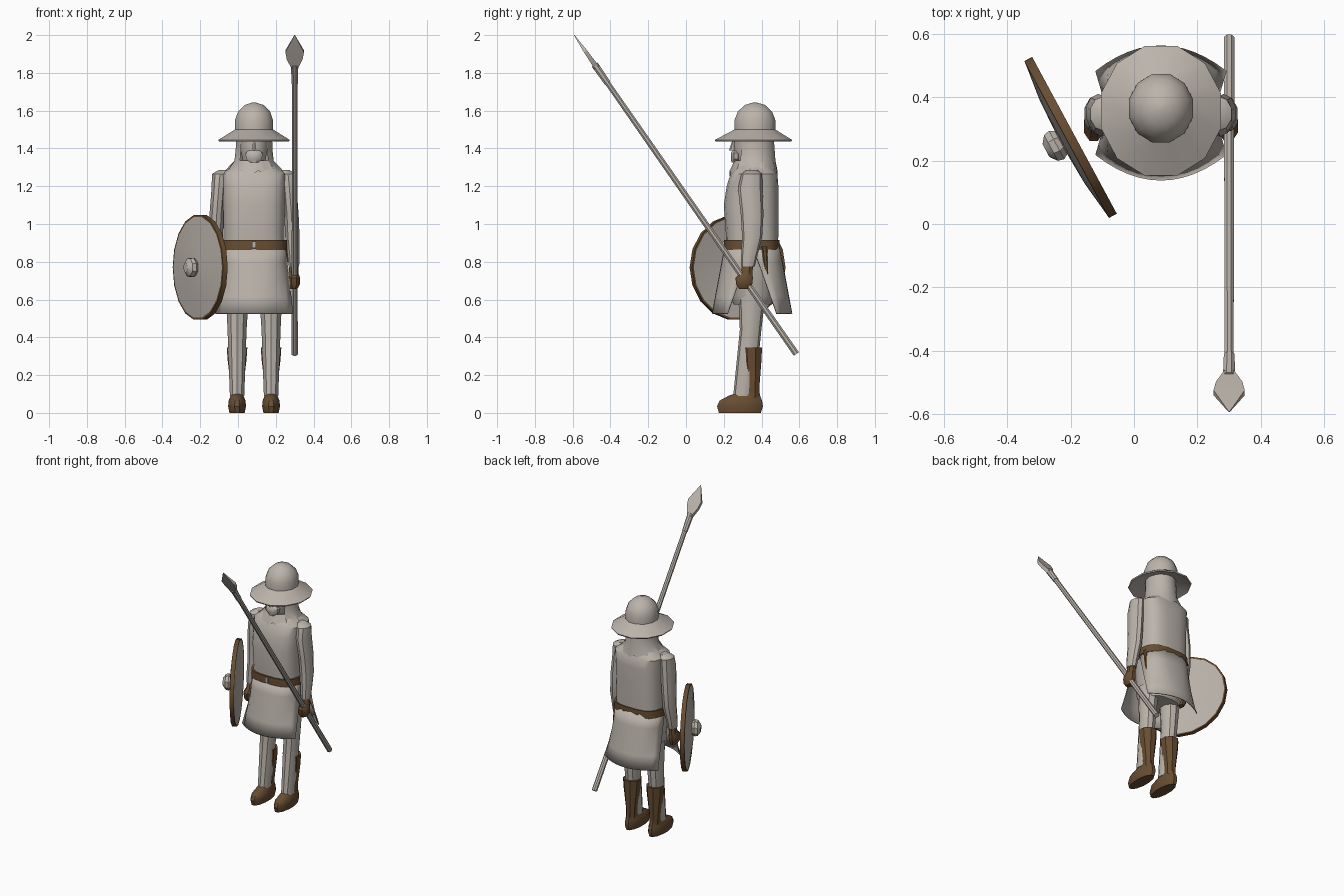
import bpy, bmesh, math
from mathutils import Vector, Matrix

CX, CY = 0.085, 0.355          # body axis


def material(name, rgb):
    m = bpy.data.materials.new(name)
    m.diffuse_color = (*rgb, 1)
    return m


GREY = material("pale grey", (0.50, 0.455, 0.41))
BROWN = material("brown leather", (0.14, 0.075, 0.032))


def finish(name, bm, mats, angle=35, fix=True):
    if fix:
        bmesh.ops.recalc_face_normals(bm, faces=bm.faces)
    me = bpy.data.meshes.new(name)
    bm.to_mesh(me)
    bm.free()
    for m in mats:
        me.materials.append(m)
    ob = bpy.data.objects.new(name, me)
    bpy.context.collection.objects.link(ob)
    bpy.ops.object.select_all(action='DESELECT')
    ob.select_set(True)
    bpy.context.view_layer.objects.active = ob
    bpy.ops.object.shade_smooth_by_angle(angle=math.radians(angle))
    return ob


def ring(x, y, z, rx, ry, n, p):
    """Superellipse outline; p below 1 gives a boxier shape."""
    pts = []
    for i in range(n):
        a = 2 * math.pi * (i + 0.5) / n
        c, s = math.cos(a), math.sin(a)
        pts.append(Vector((x + rx * math.copysign(abs(c) ** p, c),
                           y + ry * math.copysign(abs(s) ** p, s), z)))
    return pts


def loft(name, rows, mat, n=12, p=1.0, caps=True, matrix=None, angle=35, mats=None, rule=None):
    """Skin rings given as (x, y, z, rx, ry)."""
    bm = bmesh.new()
    rings = [[bm.verts.new(v) for v in ring(*r, n, p)] for r in rows]
    for k, (a, b) in enumerate(zip(rings, rings[1:])):
        for i in range(n):
            j = (i + 1) % n
            f = bm.faces.new((a[i], a[j], b[j], b[i]))
            f.material_index = rule(k) if rule else 0
    if caps:
        bm.faces.new(rings[0][::-1])
        bm.faces.new(rings[-1])
    bmesh.ops.remove_doubles(bm, verts=bm.verts, dist=0.0005)
    if matrix:
        bm.transform(matrix)
    return finish(name, bm, mats or [mat], angle)


def axis_matrix(origin, direction):
    """Local z along direction, local x kept near world x."""
    z = Vector(direction).normalized()
    x = Vector((1, 0, 0)) if abs(z.x) < 0.5 else Vector((0, 0, 1))
    y = z.cross(x).normalized()
    x = y.cross(z)
    m = Matrix((x, y, z)).transposed().to_4x4()
    m.translation = origin
    return m


def box(name, loc, size, mat):
    bm = bmesh.new()
    bmesh.ops.create_cube(bm, size=1, matrix=Matrix.Translation(loc) @ Matrix.Diagonal((*size, 1)))
    return finish(name, bm, [mat])


# Helmet: wide drooping brim and rounded crown
loft("helmet", [(CX, 0.365, 1.475, 0.098, 0.105), (CX, 0.357, 1.437, 0.192, 0.208),
                (CX, 0.357, 1.445, 0.196, 0.212), (CX, 0.365, 1.50, 0.105, 0.112),
                (CX, 0.365, 1.55, 0.104, 0.112), (CX, 0.365, 1.595, 0.088, 0.094),
                (CX, 0.365, 1.63, 0.052, 0.056), (CX, 0.365, 1.643, 0.01, 0.01)], GREY)

# Face, nose and beard
loft("head", [(CX, 0.345, 1.29, 0.055, 0.06), (CX, 0.335, 1.35, 0.065, 0.075),
              (CX, 0.335, 1.40, 0.075, 0.085), (CX, 0.345, 1.49, 0.08, 0.088)], GREY)
loft("nose", [(CX, 0.245, 1.39, 0.014, 0.018), (CX, 0.258, 1.45, 0.007, 0.01)], GREY, n=6)
loft("beard", [(CX, 0.262, 1.325, 0.022, 0.022), (CX, 0.265, 1.345, 0.045, 0.03),
               (CX, 0.265, 1.375, 0.05, 0.03), (CX, 0.27, 1.39, 0.03, 0.025)], GREY, n=8)

# Hood: open around the face, ragged hem on the shoulders
bm = bmesh.new()
N = 20
rows = []
for z, y, rx, ry in ((1.47, 0.365, 0.097, 0.10), (1.40, 0.367, 0.098, 0.103),
                     (1.335, 0.365, 0.105, 0.11), (1.265, 0.358, 0.155, 0.128)):
    pts = ring(CX, y, z, rx, ry, N, 1)
    if z < 1.3:
        for i, v in enumerate(pts):
            v.z += 0.018 if i % 2 else -0.012
    rows.append([bm.verts.new(v) for v in pts])
for k in range(3):
    for i in range(N):
        front = abs((i + 1) / N - 0.75) < 0.11
        if k < 2 and front:
            continue
        j = (i + 1) % N
        bm.faces.new((rows[k][i], rows[k][j], rows[k + 1][j], rows[k + 1][i]))
finish("hood", bm, [GREY])

# Tunic body with sloping shoulders
loft("tunic", [(CX, 0.35, 0.86, 0.165, 0.138), (CX, 0.35, 0.95, 0.162, 0.14),
               (CX, 0.345, 1.10, 0.165, 0.146), (CX, 0.352, 1.20, 0.168, 0.138),
               (CX, 0.36, 1.265, 0.172, 0.125), (CX, 0.36, 1.30, 0.125, 0.10),
               (CX, 0.36, 1.33, 0.08, 0.075)], GREY, n=20, p=0.65)
loft("hips", [(CX, 0.35, 0.575, 0.125, 0.10), (CX, 0.35, 0.62, 0.145, 0.12),
              (CX, 0.35, 0.88, 0.155, 0.13)], GREY, n=16, p=0.8)

# Skirt: front and back flaps, split at both sides
for name, s in (("front_flap", -1), ("back_flap", 1)):
    bm = bmesh.new()
    cols, levels = 12, 4
    grid = []
    for k in range(levels + 1):
        t = k / levels
        row = []
        for i in range(cols + 1):
            u = 2 * i / cols - 1
            a = u * math.pi / 2
            wx = math.copysign(abs(math.sin(a)) ** 0.65, u) * 0.165
            wy = max(math.cos(a), 0) ** 0.65 * 0.142
            x = wx * (1 - t) + u * 0.205 * t
            y = wy * (1 - t) + (0.21 - 0.08 * u * u) * t
            row.append(bm.verts.new((CX + x, 0.35 + s * y, 0.89 - 0.365 * t)))
        grid.append(row)
    for a, b in zip(grid, grid[1:]):
        for i in range(cols):
            bm.faces.new((a[i], a[i + 1], b[i + 1], b[i]))
    ob = finish(name, bm, [GREY])
    mod = ob.modifiers.new("thickness", 'SOLIDIFY')
    mod.thickness = 0.006
    mod.offset = 0

# Belt, buckle and hanging sheath
loft("belt", [(CX, 0.348, 0.865, 0.177, 0.148), (CX, 0.348, 0.915, 0.175, 0.148)],
     BROWN, n=20, p=0.65)
box("buckle", (CX, 0.199, 0.89), (0.02, 0.012, 0.035), GREY)
loft("sheath", [(CX + 0.172, 0.432, 0.68, 0.005, 0.006), (CX + 0.172, 0.415, 0.88, 0.009, 0.016)],
     BROWN, n=6)

# Paired limbs
for side, s in (("left", -1), ("right", 1)):
    def X(d):
        return CX + s * d
    loft(side + "_sleeve", [(X(0.165), 0.35, 1.285, 0.025, 0.03), (X(0.18), 0.348, 1.265, 0.045, 0.055),
                            (X(0.187), 0.34, 1.19, 0.04, 0.065), (X(0.198), 0.35, 1.05, 0.04, 0.06),
                            (X(0.203), 0.35, 0.93, 0.04, 0.053), (X(0.21), 0.333, 0.82, 0.033, 0.042),
                            (X(0.21), 0.328, 0.775, 0.03, 0.036)], GREY, n=10)
    loft(side + "_glove", [(X(0.21), 0.31, 0.655, 0.02, 0.03), (X(0.212), 0.308, 0.68, 0.033, 0.046),
                           (X(0.212), 0.308, 0.715, 0.034, 0.05), (X(0.21), 0.32, 0.74, 0.026, 0.034),
                           (X(0.21), 0.33, 0.80, 0.026, 0.03)], BROWN, n=8)
    # Leg leans forward so the shin stands in front of the boot
    loft(side + "_leg", [(X(0.09), 0.302, 0.09, 0.04, 0.052), (X(0.09), 0.328, 0.30, 0.048, 0.057),
                         (X(0.09), 0.342, 0.44, 0.053, 0.057), (X(0.088), 0.35, 0.66, 0.066, 0.075)],
         GREY, n=10)
    loft(side + "_boot_shaft", [(X(0.09), 0.35, 0.08, 0.034, 0.042), (X(0.09), 0.35, 0.14, 0.036, 0.042),
                                (X(0.09), 0.347, 0.28, 0.054, 0.057), (X(0.09), 0.345, 0.345, 0.059, 0.062)],
         BROWN, n=8)
    loft(side + "_boot_foot", [(X(0.09), 0.285, 0.0, 0.042, 0.115), (X(0.09), 0.286, 0.035, 0.049, 0.126),
                               (X(0.09), 0.29, 0.065, 0.046, 0.116), (X(0.09), 0.31, 0.092, 0.035, 0.085),
                               (X(0.09), 0.345, 0.115, 0.03, 0.045)], BROWN, n=12)

# Spear: shaft, socket and flat diamond blade
foot, tip = Vector((0.30, 0.584, 0.312)), Vector((0.30, -0.592, 2.0))
length = (tip - foot).length
M = axis_matrix(foot, tip - foot)
loft("spear_shaft", [(0, 0, 0, 0.018, 0.018), (0, 0, length - 0.2, 0.015, 0.015)], GREY, n=8, matrix=M)
loft("spear_socket", [(0, 0, length - 0.31, 0.018, 0.018), (0, 0, length - 0.19, 0.021, 0.021)],
     GREY, n=8, matrix=M)
blade = loft("spear_blade", [(0, 0, length - 0.21, 0.02, 0.02), (0, 0, length - 0.15, 0.056, 0.016),
                             (0, 0, length - 0.105, 0.066, 0.014), (0, 0, length, 0.002, 0.002)],
             GREY, n=4, matrix=M @ Matrix.Diagonal((1.05, 1, 1, 1)), angle=20)

# Round shield: domed grey face, brown edge, grey inside, central boss
M = axis_matrix((-0.2, 0.273, 0.77), (-0.88, -0.475, 0))
loft("shield", [(0, 0, 0.003, 0.001, 0.001), (0, 0, -0.012, 0.27, 0.27), (0, 0, -0.014, 0.281, 0.281),
                (0, 0, 0.014, 0.281, 0.281), (0, 0, 0.015, 0.27, 0.27), (0, 0, 0.03, 0.15, 0.15),
                (0, 0, 0.036, 0.001, 0.001)], GREY, n=18, caps=False, matrix=M,
     mats=[GREY, BROWN], rule=lambda k: 1 if k in (1, 2, 3) else 0)
loft("shield_boss", [(0, 0, 0.03, 0.042, 0.042), (0, 0, 0.05, 0.055, 0.055), (0, 0, 0.07, 0.05, 0.05),
                     (0, 0, 0.088, 0.025, 0.025)], GREY, n=8, matrix=M)
